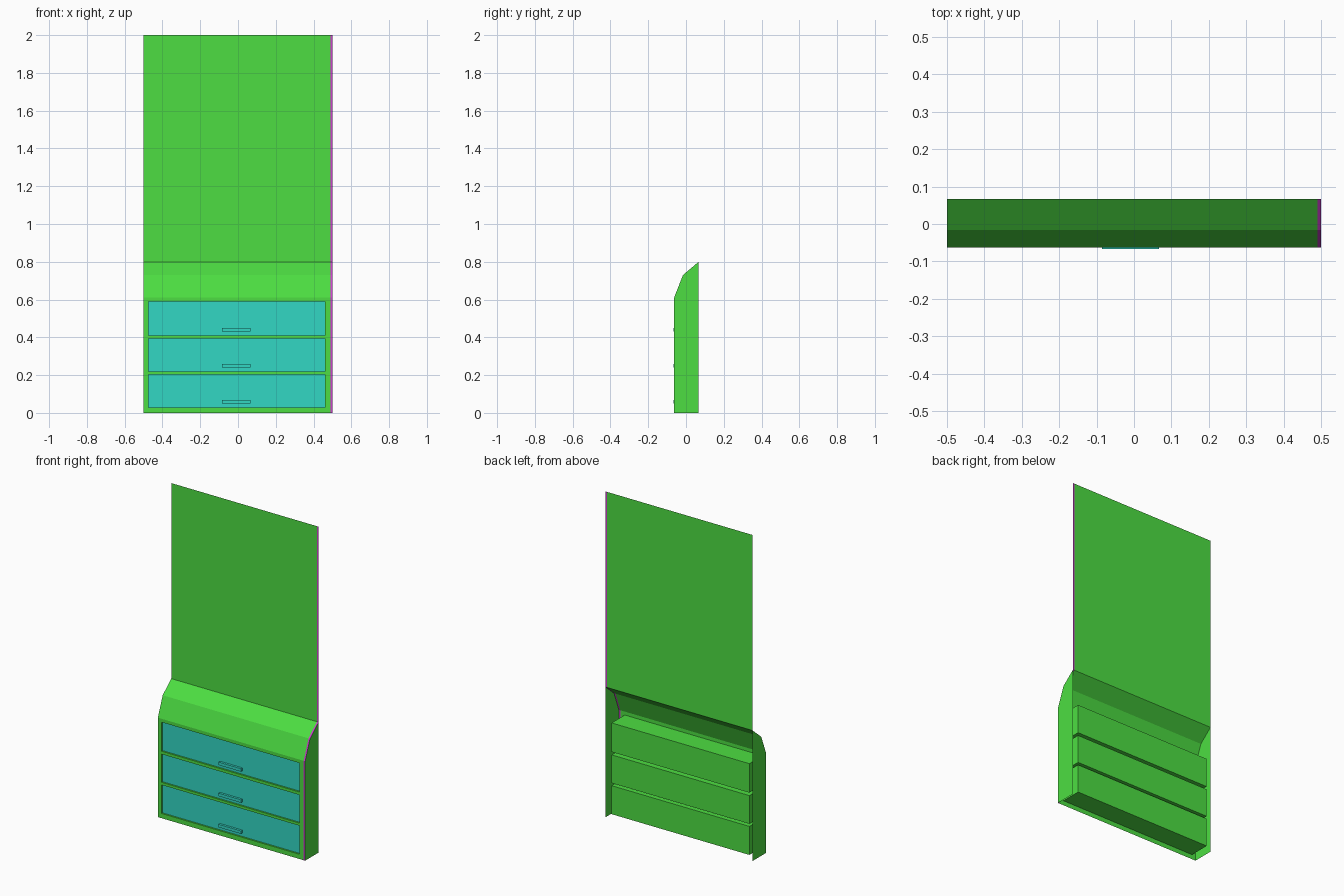
import bpy
import bmesh

old = bpy.data.objects.get("Cube")
if old:
    bpy.data.objects.remove(old, do_unlink=True)


def material(name, rgb):
    m = bpy.data.materials.new(name)
    m.use_nodes = True
    color = (*rgb, 1)
    m.diffuse_color = color
    m.node_tree.nodes["Principled BSDF"].inputs["Base Color"].default_value = color
    return m


GREEN = material("bright green", (0.074, 0.73, 0.054))
TEAL = material("turquoise", (0.032, 0.68, 0.55))
PURPLE = material("purple", (0.62, 0.05, 0.62))

FRONT, BACK = -0.063, 0.067
LEFT, RIGHT, TRIM = 0.5, -0.5, 0.49
HOLE_X = (-0.475, 0.46)
DRAWERS = [(0.029, 0.204), (0.22, 0.393), (0.411, 0.589)]
PROFILE = [(FRONT, 0.61), (-0.016, 0.73), (BACK, 0.8)]


def finish(name, bm, mats):
    bmesh.ops.remove_doubles(bm, verts=bm.verts, dist=1e-5)
    mesh = bpy.data.meshes.new(name)
    bm.to_mesh(mesh)
    bm.free()
    for m in mats:
        mesh.materials.append(m)
    obj = bpy.data.objects.new(name, mesh)
    bpy.context.collection.objects.link(obj)
    return obj


def face(bm, points):
    return bm.faces.new([bm.verts.new(p) for p in points])


def strip(bm, x0, x1, a, b):
    """Quad between two profile points (y, z), spanning x0 to x1."""
    f = face(bm, [(x0, *a), (x1, *a), (x1, *b), (x0, *b)])
    f.material_index = int(x0 >= TRIM)


def box(name, lo, hi, mat, open_front=False):
    bm = bmesh.new()
    bmesh.ops.create_cube(bm, size=1)
    for v in bm.verts:
        v.co = [lo[i] if v.co[i] < 0 else hi[i] for i in range(3)]
    if open_front:
        bm.normal_update()
        front = [f for f in bm.faces if f.normal.y < -0.9]
        bmesh.ops.delete(bm, geom=front, context='FACES_ONLY')
    return finish(name, bm, [mat])


# Front panel with three drawer openings and a coloured edge strip
bm = bmesh.new()
xs = [RIGHT, *HOLE_X, TRIM, LEFT]
zs = [0, *[z for d in DRAWERS for z in d], PROFILE[0][1]]
for i, (x0, x1) in enumerate(zip(xs, xs[1:])):
    for j, (z0, z1) in enumerate(zip(zs, zs[1:])):
        if not (i == 1 and j % 2 == 1):
            strip(bm, x0, x1, (FRONT, z0), (FRONT, z1))
finish("front_panel", bm, [GREEN, PURPLE])

# Sloping top and tall back board, both thin sheets
for name, points in (("sloped_top", PROFILE), ("back_board", [PROFILE[-1], (BACK, 2)])):
    bm = bmesh.new()
    for a, b in zip(points, points[1:]):
        strip(bm, RIGHT, TRIM, a, b)
        strip(bm, TRIM, LEFT, a, b)
    finish(name, bm, [GREEN, PURPLE])

# Side panels
outline = [(FRONT, 0), (BACK, 0), *reversed(PROFILE)]
for name, x in (("left_side", LEFT), ("right_side", RIGHT)):
    bm = bmesh.new()
    pts = [(x, *p) for p in outline]
    face(bm, pts if x > 0 else pts[::-1])
    finish(name, bm, [GREEN])

# Drawers: open housing, recessed front and handle
for n, (z0, z1) in enumerate(DRAWERS, 1):
    x0, x1 = HOLE_X
    box(f"drawer_housing_{n}", (x0, FRONT, z0), (x1, BACK - 0.003, z1), GREEN, True)
    bm = bmesh.new()
    y = FRONT + 0.01
    face(bm, [(x0, y, z0), (x1, y, z0), (x1, y, z1), (x0, y, z1)])
    finish(f"drawer_front_{n}", bm, [TEAL])
    box(f"drawer_handle_{n}", (-0.085, FRONT - 0.004, z0 + 0.021),
        (0.067, y, z0 + 0.039), TEAL)
